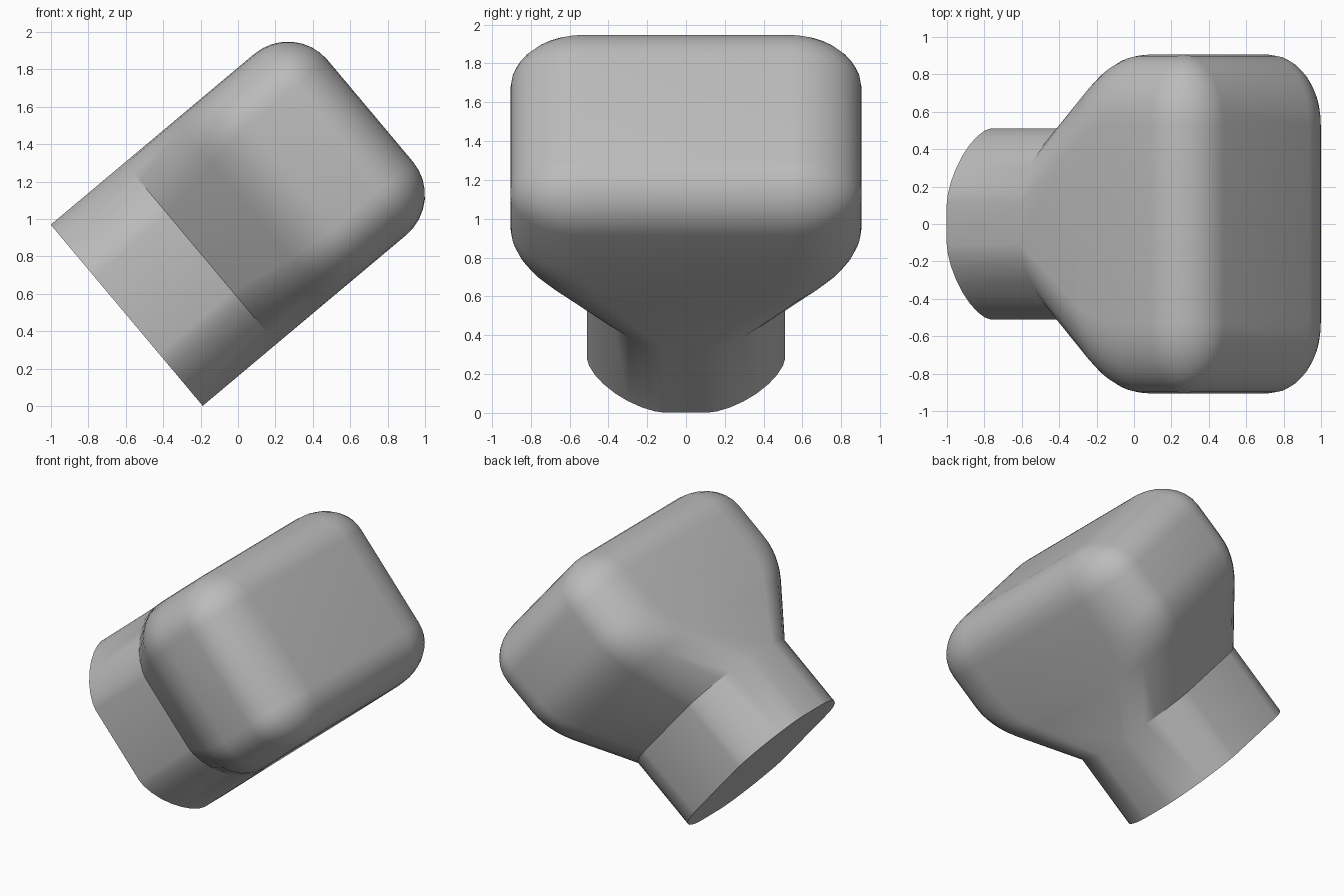
import bpy, bmesh
from math import sin, cos, pi, radians
from mathutils import Matrix

cube = bpy.data.objects.get("Cube")
if cube:
    bpy.data.objects.remove(cube)

# single flat colour
grey = bpy.data.materials.new("plain_grey")
grey.use_nodes = True
colour = (0.5, 0.5, 0.5, 1)
grey.diffuse_color = colour
grey.node_tree.nodes["Principled BSDF"].inputs["Base Color"].default_value = colour

STEPS = 8
HALF_DEPTH = 0.632


def mix(a, b, t):
    return a + (b - a) * t


def section(blend, shrink=1):
    """Rounded rectangle, blended from the neck shape (0) to the head shape (1)."""
    flat_w, flat_d = mix(0.11, 0.53, blend), mix(0.27, 0.355, blend)
    rad_w = (mix(0.51, 0.905, blend) - flat_w) * shrink
    rad_d = (HALF_DEPTH - flat_d) * shrink
    power = 2 / mix(1.55, 2, blend)
    points = []
    for sx, sy in ((1, 1), (-1, 1), (-1, -1), (1, -1)):
        for i in range(STEPS + 1):
            a = pi / 2 * i / STEPS
            if sx * sy < 0:
                a = pi / 2 - a
            points.append((sx * (flat_w + rad_w * max(cos(a), 0) ** power),
                           sy * (flat_d + rad_d * max(sin(a), 0) ** power)))
    return points


# stations along the axis: height, blend, edge shrink
stations = [(0, 0, 1), (0.515, 0, 1)]
for i in range(7):                                   # rounded shoulder
    t = i / 6
    height = mix(mix(0.87, 1.02, t), mix(1.02, 1.17, t), t)
    width = mix(mix(0.79, 0.905, t), 0.905, t)
    stations.append((height, (width - 0.51) / 0.395, 1))
for i in range(STEPS + 1):                           # rounded end
    a = pi / 2 * i / STEPS
    stations.append((1.42 + 0.28 * sin(a), 1, max(cos(a), 0.001)))

# loft the sections
bm = bmesh.new()
rings = [[bm.verts.new((d, w, h)) for w, d in section(b, s)] for h, b, s in stations]
for low, high in zip(rings, rings[1:]):
    for i in range(len(low)):
        j = (i + 1) % len(low)
        bm.faces.new((low[i], low[j], high[j], high[i]))
bm.faces.new(rings[0])
bm.faces.new(rings[-1])
bmesh.ops.remove_doubles(bm, verts=bm.verts, dist=0.002)
bmesh.ops.recalc_face_normals(bm, faces=bm.faces)

# lean the axis over towards +x
bm.transform(Matrix.Translation((-0.595, 0, 0.485)) @ Matrix.Rotation(radians(50), 4, "Y"))
mesh = bpy.data.meshes.new("flared_head")
bm.to_mesh(mesh)
bm.free()
mesh.materials.append(grey)
head = bpy.data.objects.new("flared_head", mesh)
bpy.context.collection.objects.link(head)
bpy.context.view_layer.objects.active = head
head.select_set(True)
bpy.ops.object.shade_smooth_by_angle(angle=radians(28))
